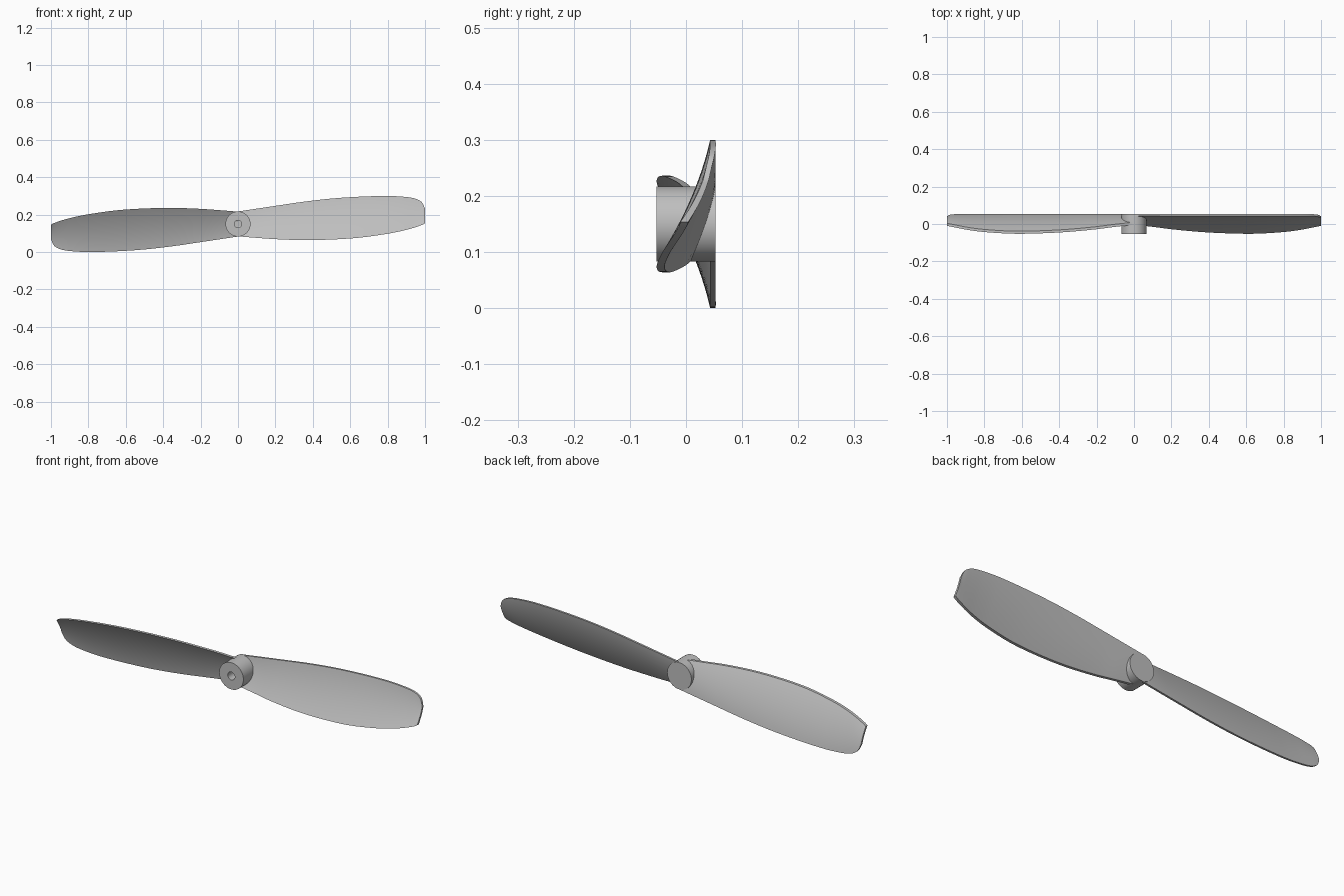
import bpy
import bmesh
from math import radians, tau
from mathutils import Matrix, Vector

cube = bpy.data.objects.get("Cube")
if cube:
    bpy.data.objects.remove(cube, do_unlink=True)

HUB_Z = 0.15
HUB_R = 0.067
HALF_DEPTH = 0.053

grey = bpy.data.materials.new("light_grey")
grey.use_nodes = True
colour = (0.52, 0.52, 0.52, 1)
grey.diffuse_color = colour
grey.node_tree.nodes["Principled BSDF"].inputs["Base Color"].default_value = colour


def add_object(name, bm, turn=0):
    """Finish a mesh, turn it about the hub axis and place it at hub height."""
    bmesh.ops.recalc_face_normals(bm, faces=bm.faces)
    bm.transform(Matrix.Translation((0, 0, HUB_Z)) @ Matrix.Rotation(radians(turn), 4, "Y"))
    mesh = bpy.data.meshes.new(name)
    bm.to_mesh(mesh)
    bm.free()
    mesh.materials.append(grey)
    obj = bpy.data.objects.new(name, mesh)
    bpy.context.collection.objects.link(obj)
    bpy.ops.object.select_all(action="DESELECT")
    obj.select_set(True)
    bpy.context.view_layer.objects.active = obj
    bpy.ops.object.shade_smooth_by_angle(angle=radians(35))
    return obj


def make_hub():
    """Lathe the hub with a blind shaft hole in its front."""
    bore, floor = 0.02, 0.02
    profile = [(0, floor), (bore, floor), (bore, -HALF_DEPTH),
               (HUB_R, -HALF_DEPTH), (HUB_R, HALF_DEPTH), (0, HALF_DEPTH)]
    bm = bmesh.new()
    verts = [bm.verts.new((r, y, 0)) for r, y in profile]
    edges = [bm.edges.new(pair) for pair in zip(verts, verts[1:])]
    bmesh.ops.spin(bm, geom=verts + edges, cent=(0, 0, 0), axis=(0, 1, 0),
                   angle=tau, steps=64)
    bmesh.ops.remove_doubles(bm, verts=bm.verts, dist=0.0001)
    add_object("hub", bm)


# Blade stations: x, leading edge z and y, trailing edge z and y (from hub axis)
STATIONS = [Vector(s) for s in (
    (0.00, -0.066, -0.005, 0.067, 0.043),
    (0.10, -0.074, -0.015, 0.082, 0.043),
    (0.20, -0.081, -0.028, 0.097, 0.043),
    (0.35, -0.086, -0.042, 0.119, 0.043),
    (0.50, -0.083, -0.050, 0.136, 0.043),
    (0.65, -0.073, -0.052, 0.146, 0.043),
    (0.80, -0.052, -0.043, 0.150, 0.043),
    (0.88, -0.036, -0.033, 0.146, 0.043),
    (0.94, -0.020, -0.022, 0.138, 0.043),
    (0.975, -0.008, -0.015, 0.123, 0.041),
    (0.99, -0.002, -0.012, 0.106, 0.037),
    (1.00, 0.004, -0.010, 0.080, 0.031),
)]


def smooth_stations(points, steps=4):
    """Refine the stations with a cubic through all of them."""
    slopes = []
    for i in range(len(points)):
        a, b = points[max(i - 1, 0)], points[min(i + 1, len(points) - 1)]
        slopes.append((b - a) / (b[0] - a[0]))
    out = []
    for i in range(len(points) - 1):
        a, b = points[i], points[i + 1]
        h = b[0] - a[0]
        for k in range(steps):
            t = k / steps
            out.append(a * (1 + 2 * t) * (1 - t) ** 2 + b * t * t * (3 - 2 * t)
                       + slopes[i] * h * t * (1 - t) ** 2
                       - slopes[i + 1] * h * t * t * (1 - t))
    return out + [points[-1]]


def make_blade(name, turn):
    """Loft a thin cambered section, hollow towards the front, along the span."""
    bm = bmesh.new()
    cuts = 14
    rings = []
    for x, lead_z, lead_y, trail_z, trail_y in smooth_stations(STATIONS):
        chord = trail_z - lead_z
        front, back = [], []
        for k in range(cuts + 1):
            t = k / cuts
            z = lead_z + chord * t
            y = lead_y + (trail_y - lead_y) * t + 0.2 * chord * t * (1 - t)
            thickness = 0.014 - 0.004 * t
            front.append(bm.verts.new((x, y, z)))
            back.append(bm.verts.new((x, y + thickness, z)))
        rings.append(front + back[::-1])
    count = len(rings[0])
    for a, b in zip(rings, rings[1:]):
        for i in range(count):
            j = (i + 1) % count
            bm.faces.new((a[i], a[j], b[j], b[i]))
    # Root and tip caps
    for ring in (rings[0], rings[-1]):
        for i in range(cuts):
            bm.faces.new((ring[i], ring[i + 1], ring[-2 - i], ring[-1 - i]))
    add_object(name, bm, turn)


make_hub()
make_blade("left_blade", 0)
make_blade("right_blade", 180)
